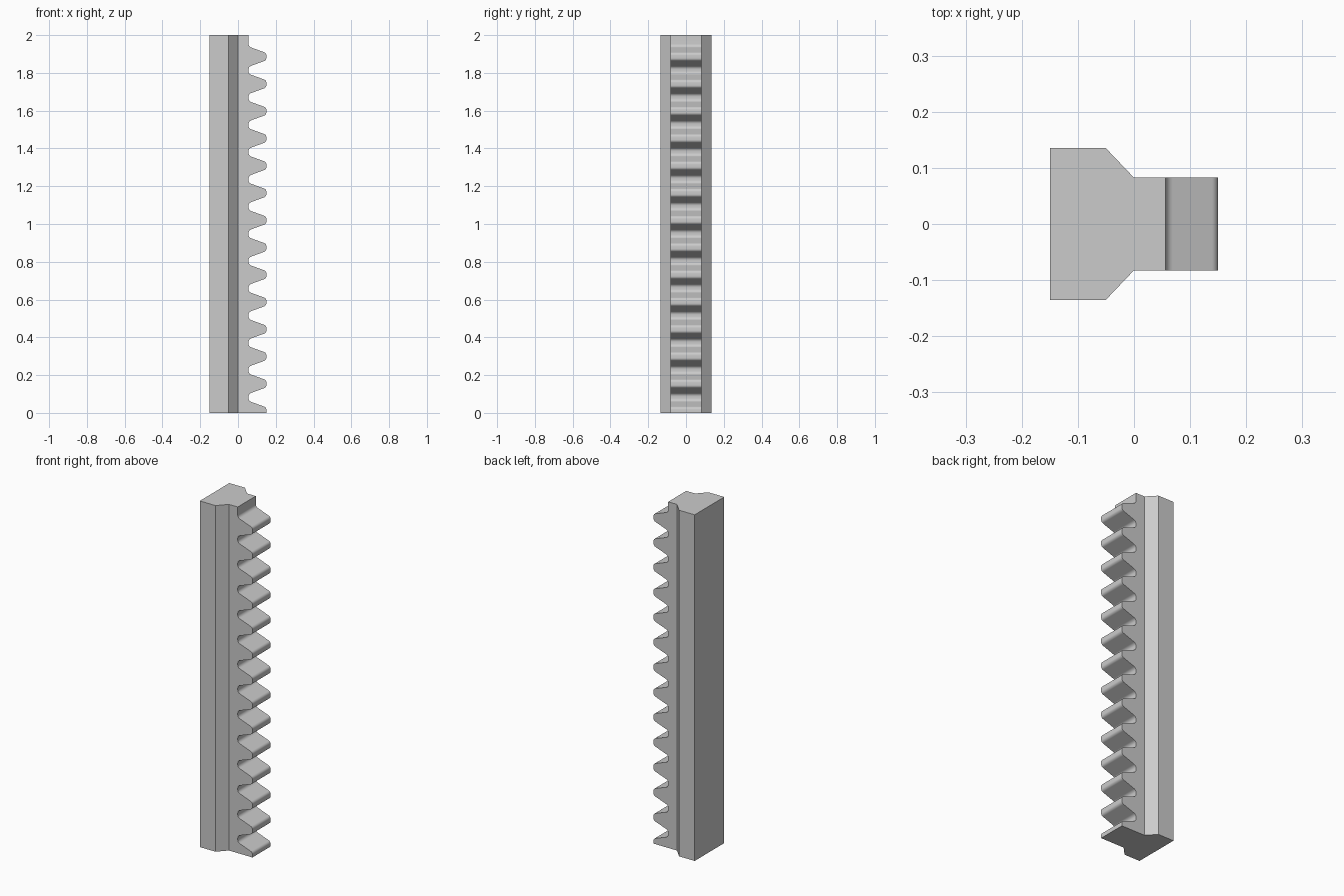
import bpy
import bmesh
import math
from mathutils import Vector

cube = bpy.data.objects.get("Cube")
if cube:
    bpy.data.objects.remove(cube, do_unlink=True)

# Main dimensions
LENGTH = 2.0
BACK, TIP, ROOT = -0.15, 0.15, 0.056
HALF_STEM, HALF_BACK = 0.0825, 0.135
PITCH, FIRST, TEETH = 0.1443, 0.01, 14
SLOPE = math.tan(math.radians(20))
PITCH_LINE = 0.1035
TIP_RADIUS, ROOT_RADIUS = 0.017, 0.02

steel = bpy.data.materials.new("steel grey")
steel.use_nodes = True
grey = (0.6, 0.6, 0.6, 1)
steel.diffuse_color = grey
steel.node_tree.nodes["Principled BSDF"].inputs["Base Color"].default_value = grey


def fillet(before, corner, after, radius, steps=6):
    """Points of an arc that rounds one corner of a path."""
    u, v = (before - corner).normalized(), (after - corner).normalized()
    half = u.angle(v) / 2
    centre = corner + (u + v).normalized() * radius / math.sin(half)
    start = (corner + u * radius / math.tan(half) - centre).normalized()
    end = (corner + v * radius / math.tan(half) - centre).normalized()
    return [centre + radius * start.slerp(end, i / steps) for i in range(steps + 1)]


def add_prism(bm, points, sweep):
    """Sweep an outline along a vector, leaving its closing side open."""
    near = [bm.verts.new(p) for p in points]
    far = [bm.verts.new(Vector(p) + Vector(sweep)) for p in points]
    bm.faces.new(near)
    bm.faces.new(far[::-1])
    for i in range(len(points) - 1):
        bm.faces.new((near[i], far[i], far[i + 1], near[i + 1]))


# Toothed side path, from the cut tooth at the bottom to the plain top end
tip = PITCH / 4 - (TIP - PITCH_LINE) * SLOPE
base = PITCH / 4 + (PITCH_LINE - ROOT) * SLOPE
path = [(TIP, 0, 0)]
for k in range(TEETH):
    z = FIRST + k * PITCH
    if k > 0:
        path += [(ROOT, ROOT_RADIUS, z - base), (TIP, TIP_RADIUS, z - tip)]
    path += [(TIP, TIP_RADIUS, z + tip), (ROOT, ROOT_RADIUS, z + base)]
path.append((ROOT, 0, LENGTH))

# Round the tips and roots
corners = [Vector((x, -HALF_STEM, z)) for x, radius, z in path]
outline = [Vector((0, -HALF_STEM, 0)), corners[0]]
for i in range(1, len(corners) - 1):
    outline += fillet(corners[i - 1], corners[i], corners[i + 1], path[i][1])
outline += [corners[-1], Vector((0, -HALF_STEM, LENGTH))]

# Chamfered back bar section
side = [(0, HALF_STEM), (-0.05, HALF_BACK), (BACK, HALF_BACK)]
section = [(x, -y, 0) for x, y in side] + [(x, y, 0) for x, y in reversed(side)]

# Join the toothed stem and the back bar at their open sides
bm = bmesh.new()
add_prism(bm, outline, (0, 2 * HALF_STEM, 0))
add_prism(bm, section, (0, 0, LENGTH))
bmesh.ops.remove_doubles(bm, verts=bm.verts[:], dist=0.0001)
bmesh.ops.recalc_face_normals(bm, faces=bm.faces[:])
mesh = bpy.data.meshes.new("gear_rack")
bm.to_mesh(mesh)
bm.free()
mesh.materials.append(steel)
rack = bpy.data.objects.new("gear_rack", mesh)
bpy.context.collection.objects.link(rack)

# Smooth the rounded teeth, keep the edges sharp
bpy.ops.object.select_all(action="DESELECT")
bpy.context.view_layer.objects.active = rack
rack.select_set(True)
bpy.ops.object.shade_smooth_by_angle(angle=math.radians(30))
